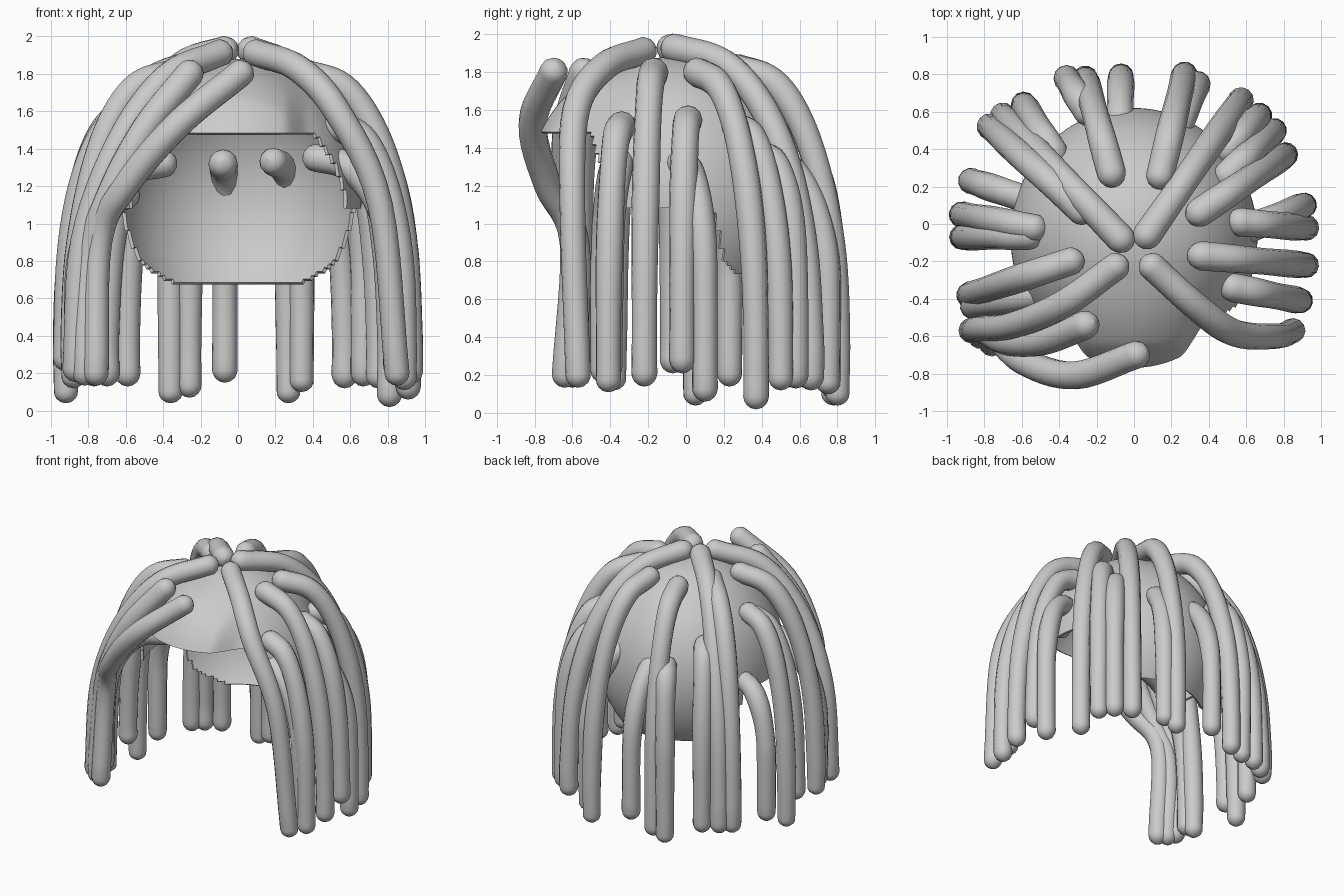
import bpy, bmesh, math, random
from mathutils import Vector

random.seed(4)
cube = bpy.data.objects.get("Cube")
if cube:
    bpy.data.objects.remove(cube, do_unlink=True)

grey = bpy.data.materials.new("hair grey")
grey.use_nodes = True
colour = (0.6, 0.6, 0.6, 1)
grey.diffuse_color = colour
grey.node_tree.nodes["Principled BSDF"].inputs["Base Color"].default_value = colour

CENTRE = Vector((0, -0.07, 1.13))
SIZE = Vector((0.66, 0.69, 0.75))
LOCK_RADIUS = 0.076


def finish(obj, angle):
    """Convert to mesh, give the material and smooth the shading."""
    bpy.ops.object.select_all(action="DESELECT")
    obj.select_set(True)
    bpy.context.view_layer.objects.active = obj
    bpy.ops.object.convert(target="MESH")
    obj = bpy.context.object
    obj.data.materials.clear()
    obj.data.materials.append(grey)
    bpy.ops.object.shade_smooth_by_angle(angle=math.radians(angle))


def scalp_height(x, y):
    """Height of the scalp surface above a point in plan."""
    u = (x - CENTRE.x) / SIZE.x
    v = (y - CENTRE.y) / SIZE.y
    return CENTRE.z + SIZE.z * math.sqrt(max(0, 1 - u * u - v * v))


def ramp(value, start, end):
    return min(1, max(0, (value - start) / (end - start)))


def hairline(y):
    """Lowest height of the cap: forehead, above the ears, nape."""
    return (1.48 - 0.4 * ramp(y, -0.5, -0.38)
            - 0.29 * ramp(y, 0.14, 0.21) - 0.11 * ramp(y, 0.21, 0.34))


def build_cap():
    bm = bmesh.new()
    bmesh.ops.create_uvsphere(bm, u_segments=128, v_segments=96, radius=1)
    for v in bm.verts:
        v.co = Vector(a * b for a, b in zip(v.co, SIZE)) + CENTRE
    low = [f for f in bm.faces
           if f.calc_center_median().z < hairline(f.calc_center_median().y)]
    bmesh.ops.delete(bm, geom=low, context="FACES")
    # raised fringe over the forehead
    for v in bm.verts:
        v.co.y -= 0.09 * ramp(abs(v.co.x), 0.36, 0.26) * ramp(v.co.y, -0.3, -0.55)
    mesh = bpy.data.meshes.new("scalp_cap")
    bm.to_mesh(mesh)
    bm.free()
    cap = bpy.data.objects.new("scalp_cap", mesh)
    bpy.context.collection.objects.link(cap)
    shell = cap.modifiers.new("thickness", "SOLIDIFY")
    shell.thickness = 0.02
    shell.offset = -1
    finish(cap, 40)


def smooth_path(points, steps=6):
    """Catmull-Rom path through the points."""
    p = [2 * points[0] - points[1]] + points + [2 * points[-1] - points[-2]]
    path = []
    for a, b, c, d in zip(p, p[1:], p[2:], p[3:]):
        for i in range(steps):
            t = i / steps
            path.append(b + (c - a) * t / 2
                        + (2 * a - 5 * b + 4 * c - d) * t * t / 2
                        + (3 * b - a - 3 * c + d) * t ** 3 / 2)
    return path + [points[-1]]


def build_lock(name, points):
    """Round-ended tube along a smooth path, thinner at the tip."""
    path = smooth_path(points)
    head = (path[0] - path[1]).normalized()
    tail = (path[-1] - path[-2]).normalized()
    dome = [math.radians(a) for a in (88, 65, 40, 20)]
    r = LOCK_RADIUS
    thin = 0.88
    phase = random.uniform(0, 6)
    rings = [(path[0] + head * r * math.sin(a), math.cos(a)) for a in dome]
    rings += [(p, 1 - (1 - thin) * i / len(path) + 0.03 * math.sin(i / 3 + phase))
              for i, p in enumerate(path)]
    rings += [(path[-1] + tail * r * thin * math.sin(a), thin * math.cos(a))
              for a in reversed(dome)]
    curve = bpy.data.curves.new(name, "CURVE")
    curve.dimensions = "3D"
    curve.bevel_depth = r
    curve.bevel_resolution = 4
    curve.use_fill_caps = True
    spline = curve.splines.new("POLY")
    spline.points.add(len(rings) - 1)
    for point, (co, radius) in zip(spline.points, rings):
        point.co = (*co, 1)
        point.radius = radius
    obj = bpy.data.objects.new(name, curve)
    bpy.context.collection.objects.link(obj)
    finish(obj, 60)


def hanging_lock(name, root, tip, knee):
    """Arc out from the root to the knee height, then hang to the tip."""
    points = []
    for i in range(6):
        t = math.radians(i * 18)
        p = root.lerp(tip, math.sin(t) ** 0.87)
        p.z = knee + (root.z - knee) * math.cos(t)
        points.append(p)
    build_lock(name, points + [tip + Vector((0, 0, LOCK_RADIUS))])


build_cap()

# locks growing from the scalp: root x, y and tip x, y, z
left_locks = [
    (0.36, -0.17, 0.92, -0.22, 0.13), (0.53, -0.34, 0.89, -0.41, 0.1),
    (0.57, 0.01, 0.92, -0.02, 0.2), (0.35, 0.06, 0.81, 0.37, 0.01),
    (0.5, 0.26, 0.75, 0.5, 0.11), (0.07, -0.06, 0.57, 0.66, 0.11),
    (0.14, 0.26, 0.27, 0.8, 0.03),
]
right_locks = [
    (-0.34, -0.2, -0.88, -0.38, 0.11), (-0.54, -0.02, -0.92, 0.05, 0.03),
    (-0.56, -0.06, -0.92, -0.07, 0.2), (-0.28, 0.07, -0.77, 0.52, 0.12),
    (-0.07, -0.08, -0.7, 0.58, 0.12), (-0.43, 0.38, -0.59, 0.64, 0.12),
    (-0.12, 0.27, -0.26, 0.78, 0.06),
]
for side, locks in (("left", left_locks), ("right", right_locks)):
    for i, (x, y, tx, ty, tz) in enumerate(locks):
        root = Vector((x, y, scalp_height(x, y) + 0.05))
        hanging_lock(f"{side}_lock_{i + 1}", root, Vector((tx, ty, tz)), 0.4)

# lower locks pushed through the cap: root x, y, z and tip x, y, z
lower_locks = [
    (-0.08, 0.42, 1.32, -0.07, 0.79, 0.14), (0.19, 0.42, 1.33, 0.34, 0.75, 0.09),
    (-0.25, 0.6, 1.34, -0.36, 0.78, 0.03), (0.42, -0.32, 1.35, 0.84, -0.4, 0.17),
    (-0.4, -0.35, 1.32, -0.86, -0.44, 0.15), (0.6, -0.03, 1.32, 0.91, 0.1, 0.05),
    (0.5, 0.4, 1.36, 0.67, 0.58, 0.12), (-0.6, 0.14, 1.15, -0.87, 0.23, 0.13),
]
for i, spot in enumerate(lower_locks):
    hanging_lock(f"lower_lock_{i + 1}", Vector(spot[:3]), Vector(spot[3:]), 0.62)

# front locks swept aside from the face
front_locks = {
    "left_front_lock": [(0.1, -0.23, 1.91), (0.32, -0.43, 1.83), (0.53, -0.58, 1.6),
                        (0.76, -0.6, 1.1), (0.85, -0.57, 0.2)],
    "right_front_lock": [(-0.1, -0.23, 1.91), (-0.38, -0.43, 1.78), (-0.64, -0.54, 1.42),
                         (-0.83, -0.56, 0.9), (-0.87, -0.57, 0.22)],
    "fringe_lock": [(0.01, -0.7, 1.8), (-0.32, -0.81, 1.53), (-0.6, -0.73, 1.2),
                    (-0.74, -0.6, 0.9), (-0.76, -0.64, 0.2)],
    "temple_lock": [(-0.26, -0.54, 1.8), (-0.5, -0.63, 1.5), (-0.69, -0.63, 1.15),
                    (-0.8, -0.57, 0.8), (-0.82, -0.6, 0.2)],
}
for name, points in front_locks.items():
    build_lock(name, [Vector(p) for p in points])
